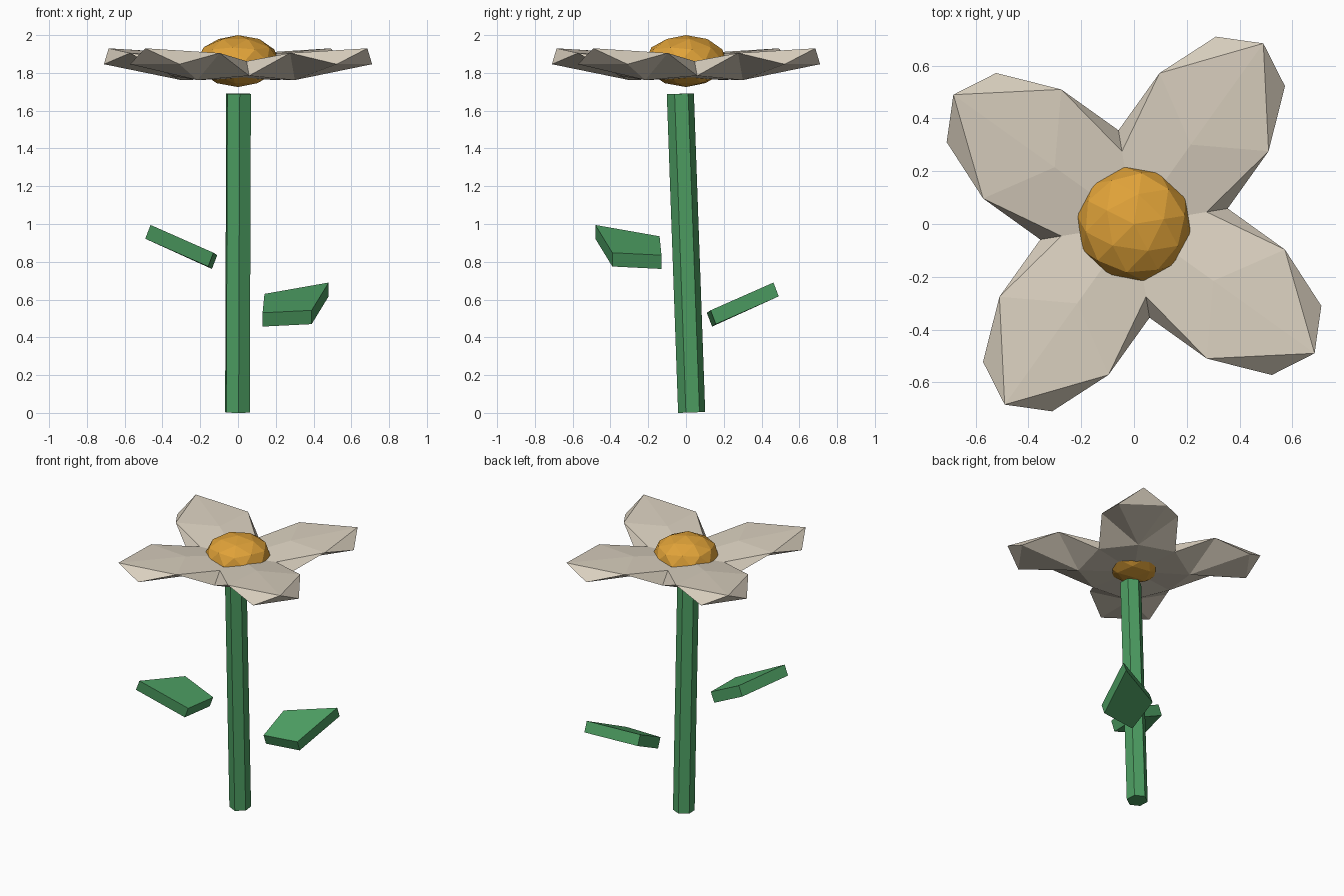
import bpy, bmesh
from math import radians, sin, cos
from mathutils import Matrix, Vector

cube = bpy.data.objects.get("Cube")
if cube:
    bpy.data.objects.remove(cube, do_unlink=True)


def make_material(name, rgb):
    mat = bpy.data.materials.new(name)
    mat.use_nodes = True
    mat.diffuse_color = (*rgb, 1)
    mat.node_tree.nodes["Principled BSDF"].inputs["Base Color"].default_value = (*rgb, 1)
    return mat


green = make_material("leaf green", (0.074, 0.34, 0.122))
cream = make_material("petal cream", (0.70, 0.63, 0.52))
amber = make_material("pollen amber", (0.74, 0.36, 0.04))


def finish(bm, name, mat):
    bmesh.ops.remove_doubles(bm, verts=bm.verts, dist=0.001)
    bmesh.ops.recalc_face_normals(bm, faces=bm.faces)
    mesh = bpy.data.meshes.new(name)
    bm.to_mesh(mesh)
    bm.free()
    mesh.materials.append(mat)
    obj = bpy.data.objects.new(name, mesh)
    bpy.context.collection.objects.link(obj)
    return obj


# Stem: a hexagonal rod leaning slightly to the front
bm = bmesh.new()
lean = (Matrix.Translation((0, 0, 0.846)) @ Matrix.Rotation(0.0355, 4, 'X')
        @ Matrix.Rotation(0.0036, 4, 'Y') @ Matrix.Rotation(radians(5), 4, 'Z'))
bmesh.ops.create_cone(bm, cap_ends=True, segments=6, radius1=0.072, radius2=0.072,
                      depth=1.688, matrix=lean)
finish(bm, "stem", green)


# Leaves: two thick kites, the second mirrored across the diagonal and raised
def make_leaf(name, place):
    kite = [(0.13, 0.11, 0.53), (0.39, 0.13, 0.543), (0.48, 0.463, 0.69), (0.14, 0.33, 0.63)]
    bm = bmesh.new()
    face = bm.faces.new([bm.verts.new(place(*p)) for p in kite])
    extruded = bmesh.ops.extrude_face_region(bm, geom=[face], use_keep_orig=True)
    moved = [g for g in extruded["geom"] if isinstance(g, bmesh.types.BMVert)]
    bmesh.ops.translate(bm, verts=moved, vec=Vector(place(0, 0.028, -0.073)) - Vector(place(0, 0, 0)))
    finish(bm, name, green)


make_leaf("lower_leaf", lambda x, y, z: (x, y, z))
make_leaf("upper_leaf", lambda x, y, z: (-y, -x, z + 0.305))


# Petals: one faceted half petal, mirrored on its axis and repeated four times
POINTS = {  # radius, angle from the petal axis, height
    "centre": (0, 0, 1.85), "ridge": (0.37, 0, 1.905), "tip": (0.842, 0, 1.93),
    "side": (0.58, 26, 1.905), "valley": (0.279, 45, 1.862),
    "outer": (0.775, 12, 1.846), "valley_low": (0.36, 45, 1.785),
    "keel": (0.37, 0, 1.762), "base": (0, 0, 1.77), "outer_mid": (0.758, 0, 1.846),
}
FACES = [
    "centre ridge valley", "ridge side valley", "ridge tip side",
    "side tip outer", "side valley_low valley", "tip outer_mid outer",
    "keel outer outer_mid", "keel side outer", "keel valley_low side",
    "keel base valley_low",
]
bm = bmesh.new()
for quarter in range(4):
    for flip in (1, -1):
        verts = {}
        for key, (r, a, z) in POINTS.items():
            angle = radians(54.4 + 90 * quarter + flip * a)
            verts[key] = bm.verts.new((r * cos(angle), r * sin(angle), z))
        for names in FACES:
            bm.faces.new([verts[n] for n in names.split()])
finish(bm, "petals", cream)

# Flower centre: a flattened faceted ball
bm = bmesh.new()
squash = (Matrix.Translation((0, 0, 1.8625)) @ Matrix.Diagonal((1, 1, 0.63, 1))
          @ Matrix.Rotation(radians(9.4), 4, 'Z'))
bmesh.ops.create_icosphere(bm, subdivisions=2, radius=0.218, matrix=squash)
finish(bm, "flower_centre", amber)
